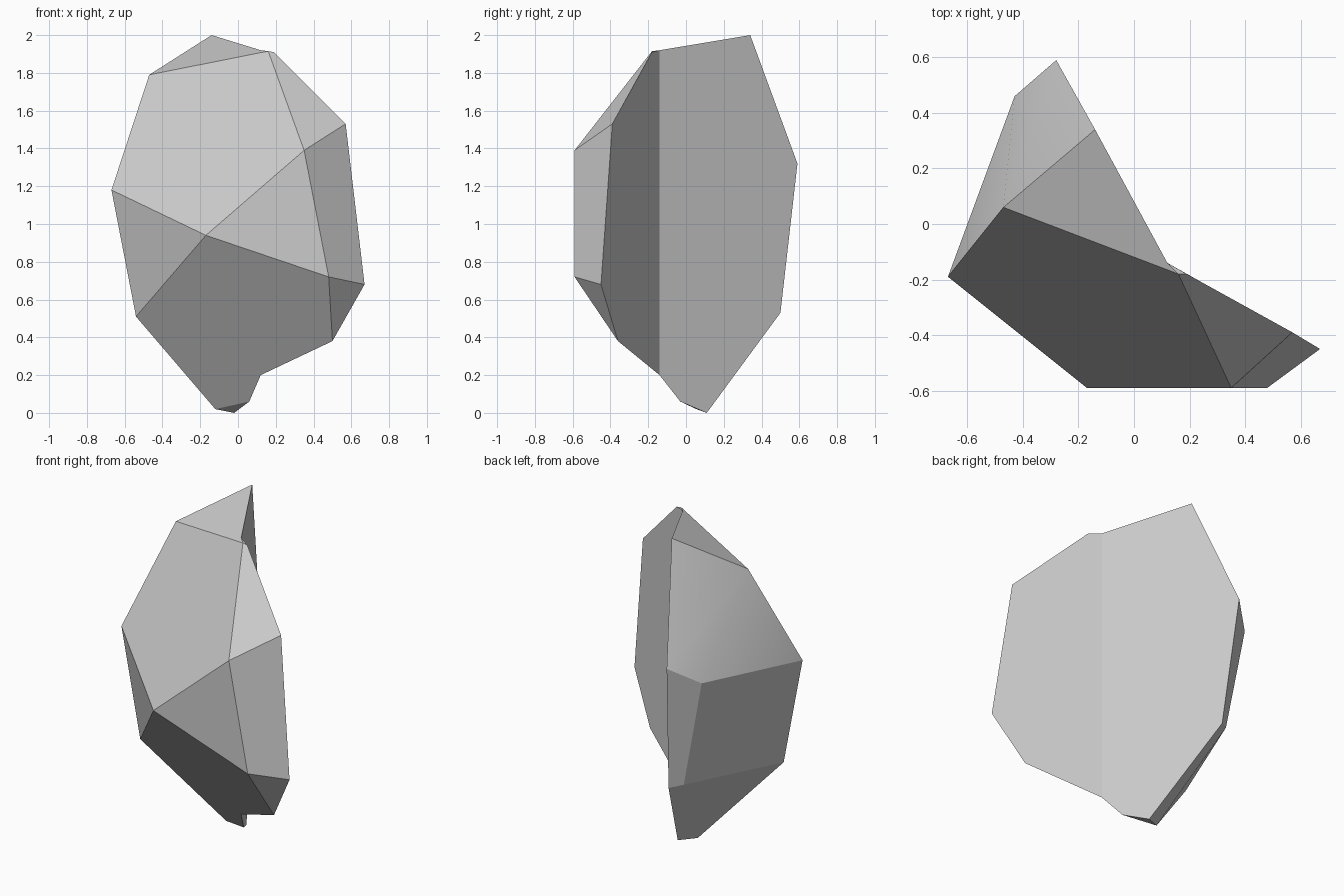
import bpy
import bmesh

cube = bpy.data.objects.get("Cube")
if cube:
    bpy.data.objects.remove(cube, do_unlink=True)


def make_material(name, color):
    mat = bpy.data.materials.new(name)
    mat.use_nodes = True
    mat.diffuse_color = color
    mat.node_tree.nodes["Principled BSDF"].inputs["Base Color"].default_value = color
    return mat


def build_solid(name, corners, flat_faces, smooth_faces, material):
    """Build a faceted solid; every face is a string of corner letters."""
    bm = bmesh.new()
    verts = {key: bm.verts.new(co) for key, co in corners.items()}
    for loops, smooth in ((flat_faces, False), (smooth_faces, True)):
        for loop in loops:
            face = bm.faces.new([verts[key] for key in loop])
            face.smooth = smooth
    bmesh.ops.recalc_face_normals(bm, faces=bm.faces[:])
    mesh = bpy.data.meshes.new(name)
    bm.to_mesh(mesh)
    bm.free()
    mesh.materials.append(material)
    obj = bpy.data.objects.new(name, mesh)
    bpy.context.scene.collection.objects.link(obj)
    return obj


# Corners of the rock, grouped from the crown down to the tip
corners = dict(
    # crown
    A=(-.14, .34, 2), B=(-.47, .06, 1.79), C=(.16, -.18, 1.915),
    D=(.19, -.18, 1.91), X=(.12, -.14, 1.92),
    # upper belt
    E=(.57, -.39, 1.53), F=(.35, -.59, 1.39), P=(-.67, -.19, 1.18),
    Q=(-.28, .59, 1.32), R=(-.43, .46, 1.22),
    # lower belt
    G=(-.17, -.59, .94), H=(.48, -.59, .72), I=(.67, -.45, .68),
    J=(.5, -.36, .38), O=(-.54, -.19, .51), T=(-.3, .45, .55),
    S=(-.23, .5, .53),
    # tip
    K=(.12, -.14, .2), L=(.06, -.03, .06), M=(-.02, .11, 0),
    N=(-.12, .055, .02),
)

crown = ["ABCX", "XCD"]
front = ["BCFGP", "CDEF", "GFH", "PGO", "FEIH", "HIJ"]
underside = ["GHJKLNO", "LMN", "OTSMN"]
back = ["PRTO", "RQST"]
split_planes = ["AXKLMSQ", "XDEIJK"]
soft_back = ["PBR", "BAQR"]

stone = make_material("stone grey", (.6, .6, .6, 1))
build_solid("rock_fragment", corners,
            crown + front + underside + back + split_planes, soft_back, stone)
